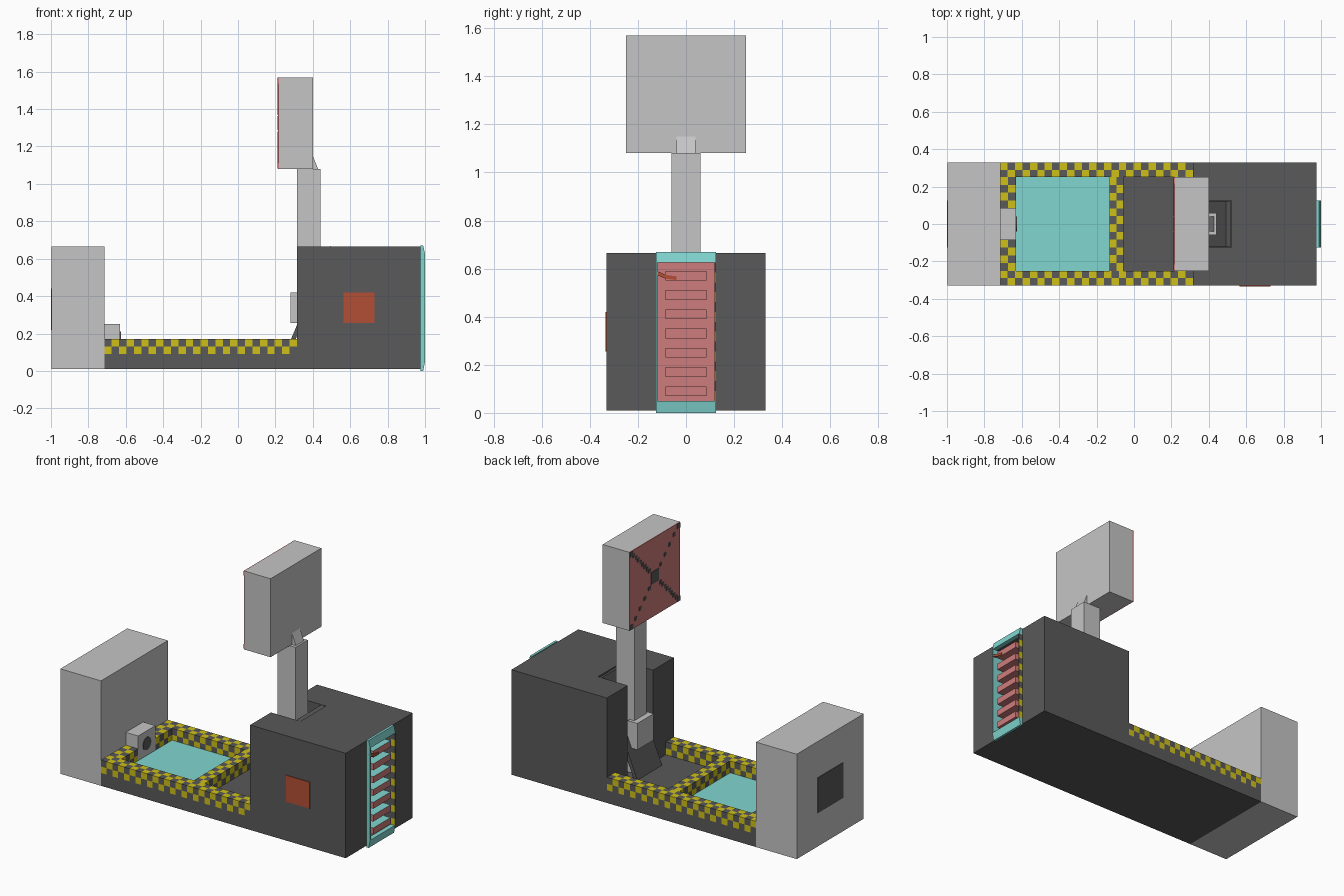
import bpy, bmesh, math
from mathutils import Vector

cube = bpy.data.objects.get("Cube")
if cube:
    bpy.data.objects.remove(cube, do_unlink=True)


def material(name, r, g, b):
    m = bpy.data.materials.new(name)
    m.use_nodes = True
    m.diffuse_color = (r, g, b, 1)
    m.node_tree.nodes["Principled BSDF"].inputs["Base Color"].default_value = (r, g, b, 1)
    return m


GREY = material("light grey", .56, .56, .56)
DARK = material("dark grey", .10, .10, .10)
TEAL = material("teal", .22, .67, .63)
PINK = material("dusty red", .62, .20, .20)
RED = material("orange red", .45, .08, .035)
YELLOW = material("yellow", .62, .53, .01)


def finish(name, bm, *mats):
    bmesh.ops.recalc_face_normals(bm, faces=bm.faces)
    mesh = bpy.data.meshes.new(name)
    bm.to_mesh(mesh)
    bm.free()
    for m in mats:
        mesh.materials.append(m)
    ob = bpy.data.objects.new(name, mesh)
    bpy.context.collection.objects.link(ob)
    return ob


def add_prism(bm, pts, axis, lo, hi):
    """Extrude a flat outline along an axis."""
    rings = []
    for h in (lo, hi):
        ring = []
        for p in pts:
            co = list(p)
            co.insert("xyz".index(axis), h)
            ring.append(bm.verts.new(co))
        rings.append(ring)
    n = len(pts)
    bm.faces.new(rings[0])
    bm.faces.new(rings[1])
    for i in range(n):
        j = (i + 1) % n
        bm.faces.new((rings[0][i], rings[0][j], rings[1][j], rings[1][i]))


def prism(name, pts, axis, lo, hi, mat):
    bm = bmesh.new()
    add_prism(bm, pts, axis, lo, hi)
    return finish(name, bm, mat)


def rect(a, b):
    return [(a[0], b[0]), (a[1], b[0]), (a[1], b[1]), (a[0], b[1])]


def box(name, x, y, z, mat):
    return prism(name, rect(x, y), "z", z[0], z[1], mat)


def checker(name, x, y, z, counts):
    """Box cut into cells, coloured alternately."""
    bm = bmesh.new()
    add_prism(bm, rect(x, y), "z", *z)
    spans = (x, y, z)
    for a, (lo, hi) in enumerate(spans):
        normal = Vector([float(a == k) for k in range(3)])
        for i in range(1, counts[a]):
            bmesh.ops.bisect_plane(bm, geom=bm.verts[:] + bm.edges[:] + bm.faces[:],
                                   plane_co=normal * (lo + (hi - lo) * i / counts[a]),
                                   plane_no=normal)
    for f in bm.faces:
        c = f.calc_center_median()
        cell = [min(counts[a] - 1, int((c[a] - lo) / (hi - lo) * counts[a]))
                for a, (lo, hi) in enumerate(spans)]
        f.material_index = sum(cell) % 2
    return finish(name, bm, YELLOW, DARK)


# End block with rear panel
box("end_block", (-.996, -.715), (-.33, .33), (.01, .665), GREY)
box("end_panel", (-1, -.996), (-.125, .125), (.22, .44), DARK)

# Low bed and its teal pad
FLOOR, RIM = .09, .17
box("bed", (-.715, .315), (-.33, .33), (.01, FLOOR), DARK)
box("pad", (-.63, -.13), (-.25, .25), (FLOOR, FLOOR + .006), TEAL)

# Hazard-checkered rails
for side, s in (("left", 1), ("right", -1)):
    checker("side_rail_" + side, (-.715, .315), sorted((s * .25, s * .33)), (FLOOR, RIM), (26, 2, 2))
    checker("end_rail_" + side, (-.715, -.63), sorted((s * .085, s * .25)), (FLOOR, RIM), (2, 4, 2))
checker("cross_rail", (-.13, -.055), (-.25, .25), (FLOOR, RIM), (2, 12, 2))

# Small sensor box with round eye
box("sensor_box", (-.715, -.63), (-.085, .085), (FLOOR, .25), GREY)
eye = [(.04 * math.cos(t * math.tau / 16), .172 + .04 * math.sin(t * math.tau / 16)) for t in range(16)]
prism("sensor_eye", eye, "x", -.63, -.626, DARK)

# Main housing with arm slot and vent recess
plan = [(.315, -.33), (.975, -.33), (.975, -.12), (.895, -.12), (.895, .12), (.975, .12),
        (.975, .33), (.315, .33), (.315, .125), (.52, .125), (.52, -.125), (.315, -.125)]
prism("housing", plan, "z", .01, .665, DARK)
box("slot_floor", (.315, .52), (-.125, .125), (.01, FLOOR), DARK)
prism("slot_ramp", [(.25, FLOOR), (.275, FLOOR), (.515, .66), (.492, .667)], "y", -.122, .122, DARK)
box("side_panel", (.565, .73), (-.335, -.33), (.255, .42), RED)

# Vent: caps, back, side strips
box("vent_roof", (.895, .975), (-.12, .12), (.625, .665), DARK)
box("vent_base", (.895, .975), (-.12, .12), (.01, .05), DARK)
prism("vent_top_cap", [(.975, .625), (.975, .67), (.99, .67), (1, .625)], "y", -.125, .125, TEAL)
prism("vent_bottom_cap", [(.975, 0), (.99, 0), (1, .05), (.975, .05)], "y", -.125, .125, TEAL)
box("vent_back", (.895, .9), (-.12, .12), (.05, .625), PINK)
box("vent_side_right", (.9, 1), (-.125, -.118), (.05, .625), TEAL)
checker("vent_side_left", (.975, 1), (.118, .125), (.05, .625), (1, 1, 14))

# Vent slats: teal on top, red elsewhere
for i in range(7):
    z = .57 - .08 * i
    slat = box("vent_slat_%d" % (i + 1), (.9, .994), (-.085, .085), (z - .02, z + .02), PINK)
    slat.data.materials.append(TEAL)
    for f in slat.data.polygons:
        f.material_index = int(f.normal.z > .5)

# Curved latch on the vent
prism("vent_latch", [(-.125, .575), (-.085, .558), (-.04, .552), (-.04, .568), (-.085, .574),
                     (-.125, .592)], "x", .985, 1, RED)

# Arm
box("arm_post", (.315, .44), (-.06, .06), (FLOOR, 1.08), GREY)
box("arm_clamp", (.28, .347), (-.08, .08), (.255, .42), GREY)
prism("arm_bracket", [(.39, 1.08), (.428, 1.08), (.4, 1.15), (.39, 1.15)], "y", -.04, .04, GREY)

# Head and its marked face
box("head", (.22, .4), (-.25, .25), (1.08, 1.57), GREY)
box("head_face", (.215, .22), (-.25, .25), (1.08, 1.57), PINK)
bm = bmesh.new()
mid = 1.325


def mark(y, z, r):
    add_prism(bm, rect((y - r, y + r), (z - r, z + r)), "x", .212, .215)


mark(0, mid, .038)
for sy in (1, -1):
    for sz in (1, -1):
        dense = sy == sz
        for k in range(8 if dense else 4):
            d = .055 + k * (.022 if dense else .045)
            mark(sy * d, mid + sz * d, .011)
        mark(sy * .232, mid + sz * .228, .015)
finish("head_marks", bm, DARK)
